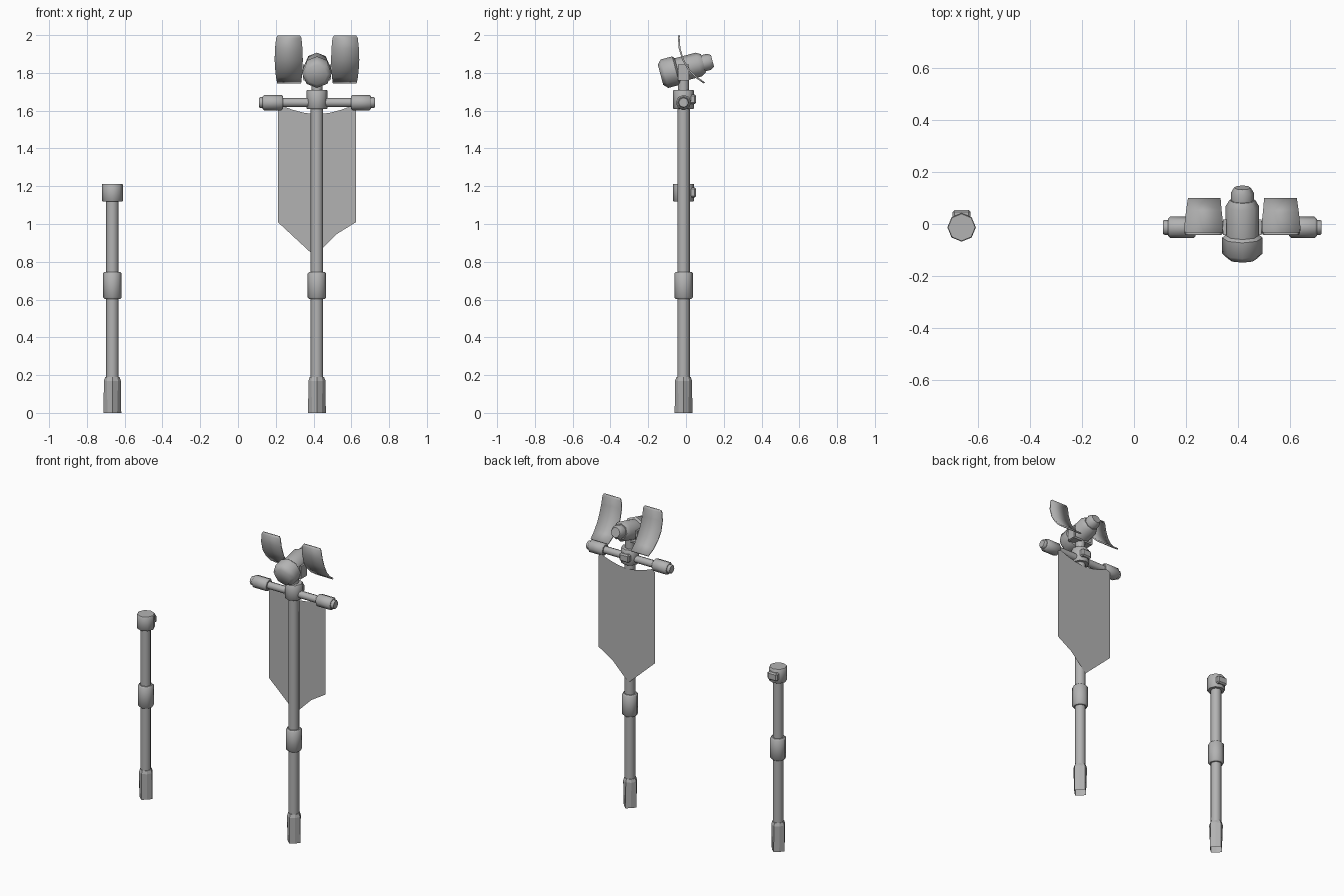
import bpy, bmesh, math
from mathutils import Matrix, Vector

cube = bpy.data.objects.get("Cube")
if cube:
    bpy.data.objects.remove(cube, do_unlink=True)

grey = bpy.data.materials.new("plain_grey")
grey.use_nodes = True
tone = (0.45, 0.45, 0.45, 1)
grey.diffuse_color = tone
grey.node_tree.nodes["Principled BSDF"].inputs["Base Color"].default_value = tone

LEFT_X, RIGHT_X, AXIS_Y = 0.418, -0.665, -0.013
UP = Matrix.Identity(3)
ALONG_X = Matrix.Rotation(math.pi / 2, 3, 'Y')
tilt = math.radians(15)
LAMP = Matrix.Rotation(tilt - math.pi / 2, 3, 'X')


def finish(name, bm, smooth=True):
    bmesh.ops.recalc_face_normals(bm, faces=bm.faces)
    mesh = bpy.data.meshes.new(name)
    bm.to_mesh(mesh)
    bm.free()
    mesh.materials.append(grey)
    obj = bpy.data.objects.new(name, mesh)
    bpy.context.collection.objects.link(obj)
    if smooth:
        bpy.ops.object.select_all(action='DESELECT')
        obj.select_set(True)
        bpy.context.view_layer.objects.active = obj
        bpy.ops.object.shade_smooth_by_angle(angle=math.radians(46))
    return obj


def turned(name, profile, origin, turn=UP, sides=8, caps=True, smooth=True):
    """Sweep (radius, height) pairs around an axis."""
    bm = bmesh.new()
    rings = []
    for r, h in profile:
        ring = []
        for i in range(sides):
            a = 2 * math.pi * i / sides
            p = Vector((r * math.cos(a), r * math.sin(a), h))
            ring.append(bm.verts.new(turn @ p + Vector(origin)))
        rings.append(ring)
    for low, high in zip(rings, rings[1:]):
        for i in range(sides):
            j = (i + 1) % sides
            bm.faces.new((low[i], low[j], high[j], high[i]))
    if caps:
        bm.faces.new(rings[0])
        bm.faces.new(rings[-1])
    return finish(name, bm, smooth)


def box(name, centre, size, bevel=0.0):
    bm = bmesh.new()
    bmesh.ops.create_cube(bm, size=1)
    bmesh.ops.scale(bm, vec=size, verts=bm.verts)
    bmesh.ops.translate(bm, vec=centre, verts=bm.verts)
    if bevel:
        bmesh.ops.bevel(bm, geom=bm.edges[:], offset=bevel, segments=1, affect='EDGES')
    return finish(name, bm, False)


def sleeve(radius, low, high, chamfer=0.008):
    return [(radius - chamfer, low), (radius, low + chamfer),
            (radius, high - chamfer), (radius - chamfer, high)]


def foot(name, x):
    """Open socket: eight-sided at the top, notched towards the ground."""
    bm = bmesh.new()
    rings = []
    for z, corner, flat in ((0, 0.047, 0.036), (0.17, 0.045, 0.042), (0.19, 0.038, 0.036)):
        ring = []
        for i in range(8):
            a = math.pi * i / 4
            r = flat if i % 2 else corner
            ring.append(bm.verts.new((x + r * math.cos(a), AXIS_Y + r * math.sin(a), z)))
        rings.append(ring)
    for low, high in zip(rings, rings[1:]):
        for i in range(8):
            j = (i + 1) % 8
            bm.faces.new((low[i], low[j], high[j], high[i]))
    bm.faces.new(rings[-1])
    return finish(name, bm, False)


# Two posts with feet, collars and top rings
for side, x, top, ring in (("left", LEFT_X, 1.66, (1.61, 1.71)),
                           ("right", RIGHT_X, 1.17, (1.12, 1.213))):
    foot(side + "_foot", x)
    turned(side + "_post", [(0.033, 0.15), (0.033, top)], (x, AXIS_Y, 0))
    turned(side + "_collar", sleeve(0.049, 0.603, 0.747), (x, AXIS_Y, 0))
    turned(side + "_top_ring", sleeve(0.055, *ring, chamfer=0.003), (x, AXIS_Y, 0))
    box(side + "_ring_clasp", (x, 0.036, sum(ring) / 2), (0.07, 0.036, 0.052), 0.008)

# Crossbar with end sleeves and tips
BAR = (LEFT_X, AXIS_Y, 1.643)
turned("crossbar", [(0.024, -0.2), (0.024, 0.2)], BAR, ALONG_X)
for label, s in (("left", 1), ("right", -1)):
    turned(label + "_bar_sleeve", [(r, s * h) for r, h in sleeve(0.041, 0.18, 0.287)],
           BAR, ALONG_X)
    turned(label + "_bar_tip", [(0.029, s * 0.28), (0.029, s * 0.3), (0.025, s * 0.306)],
           BAR, ALONG_X)

# Banner sheet behind the post
bm = bmesh.new()
half_top = [(0.207, 1.612), (0.185, 1.626), (0.13, 1.605), (0.065, 1.588)]
outline = [(-x, z) for x, z in half_top] + [(0, 1.58)] + half_top[::-1]
outline += [(0.207, 1.01), (0.102, 0.945), (-0.013, 0.83), (-0.207, 1.01)]
bm.faces.new([bm.verts.new((LEFT_X + x, 0.022, z)) for x, z in outline])
finish("banner", bm, False)

# Lamp on a neck, tilted backwards
turned("lamp_neck", [(0.03, 1.7), (0.03, 1.8)], (LEFT_X, AXIS_Y, 0))
LAMP_FRONT = (LEFT_X, -0.135, 1.79)
turned("lamp_hood", [(0.055, 0), (0.078, 0.022), (0.078, 0.085), (0.066, 0.095)],
       LAMP_FRONT, LAMP)
turned("lamp_body", [(0.065, 0.08), (0.065, 0.21), (0.05, 0.235)], LAMP_FRONT, LAMP)
turned("lamp_tail", [(0.044, 0.23), (0.044, 0.265), (0.032, 0.285)], LAMP_FRONT, LAMP)
for label, s in (("left", 1), ("right", -1)):
    box(label + "_lamp_bracket", (LEFT_X + s * 0.068, AXIS_Y, 1.805), (0.012, 0.06, 0.08))
box("lamp_bracket_base", (LEFT_X, AXIS_Y, 1.765), (0.14, 0.06, 0.012))

# Curved vanes either side of the lamp: y, z, inner and outer offsets
vane = [(-0.037, 1.998, 0.09, 0.208), (-0.038, 1.985, 0.082, 0.216),
        (-0.034, 1.93, 0.077, 0.222), (-0.016, 1.87, 0.075, 0.224),
        (0.013, 1.82, 0.076, 0.221), (0.05, 1.78, 0.08, 0.217),
        (0.097, 1.747, 0.084, 0.21)]
for label, s in (("left", 1), ("right", -1)):
    bm = bmesh.new()
    rows = [[bm.verts.new((LEFT_X + s * x, y, z)) for x in (a, b)] for y, z, a, b in vane]
    for p, q in zip(rows, rows[1:]):
        bm.faces.new((p[0], p[1], q[1], q[0]))
    obj = finish(label + "_vane", bm)
    thick = obj.modifiers.new("thickness", 'SOLIDIFY')
    thick.thickness = 0.009
    thick.offset = 0
